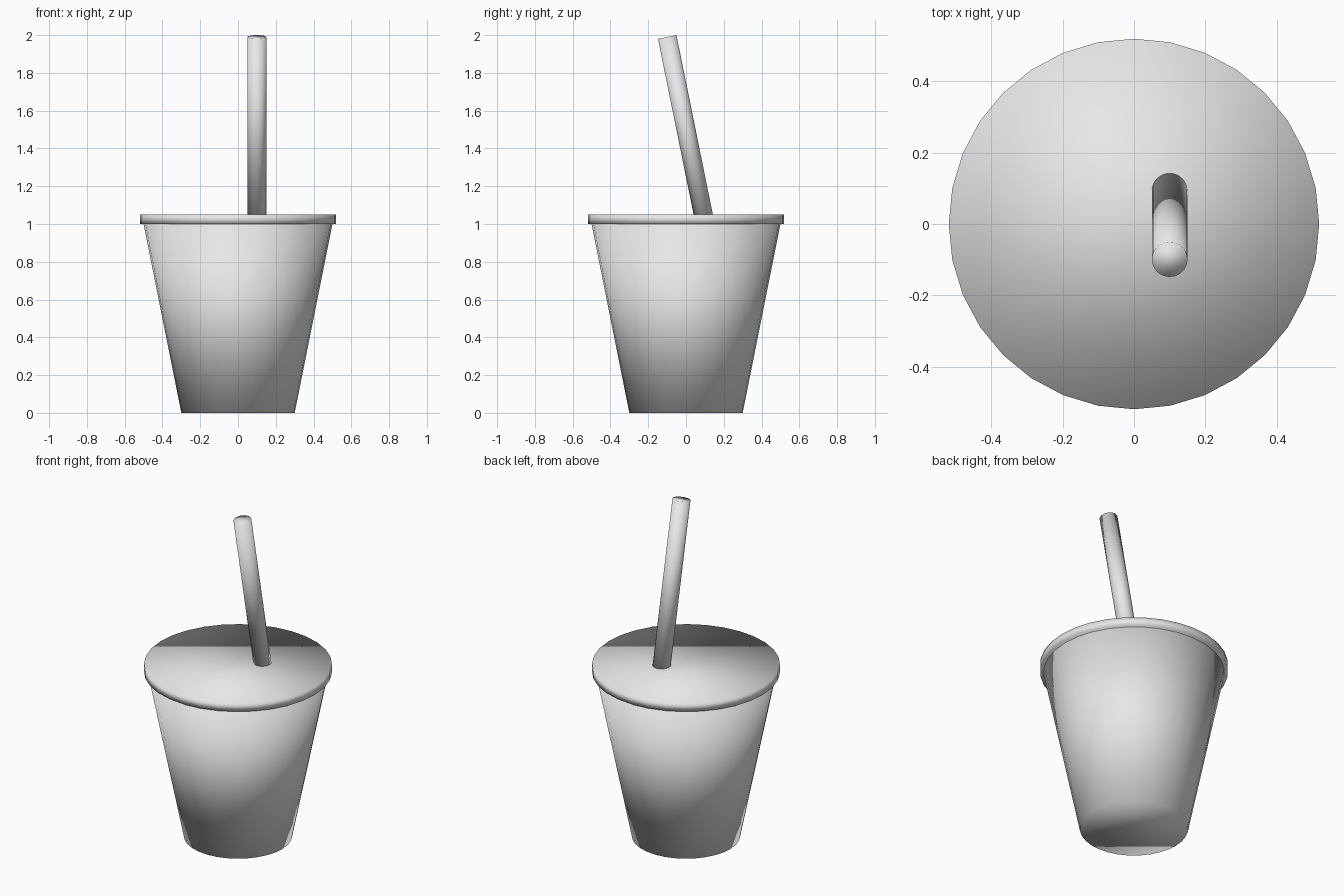
import bpy

# Remove the default object
default = bpy.data.objects.get("Cube")
if default:
    bpy.data.objects.remove(default, do_unlink=True)

SIDES = 32

# One plain material for every part
grey = bpy.data.materials.new("light grey")
grey.use_nodes = True
colour = (0.8, 0.8, 0.8, 1.0)
grey.diffuse_color = colour
grey.node_tree.nodes["Principled BSDF"].inputs["Base Color"].default_value = colour


def round_part(name, bottom_radius, top_radius, height, centre, tilt=0.0):
    """Add a capped, fully smooth round part."""
    bpy.ops.mesh.primitive_cone_add(
        vertices=SIDES, radius1=bottom_radius, radius2=top_radius, depth=height,
        end_fill_type='NGON', location=centre, rotation=(tilt, 0, 0))
    part = bpy.context.object
    part.name = name
    part.data.materials.append(grey)
    bpy.ops.object.shade_smooth()
    return part


# Tapered cup body
round_part("cup_body", 0.3, 0.5, 1.0, (0, 0, 0.5))

# Flat overhanging lid
round_part("lid", 0.52, 0.52, 0.05, (0, 0, 1.025))

# Straw leaning towards the front, pushed through the lid
round_part("straw", 0.05, 0.05, 1.0, (0.1, 0, 1.5), tilt=0.2)
